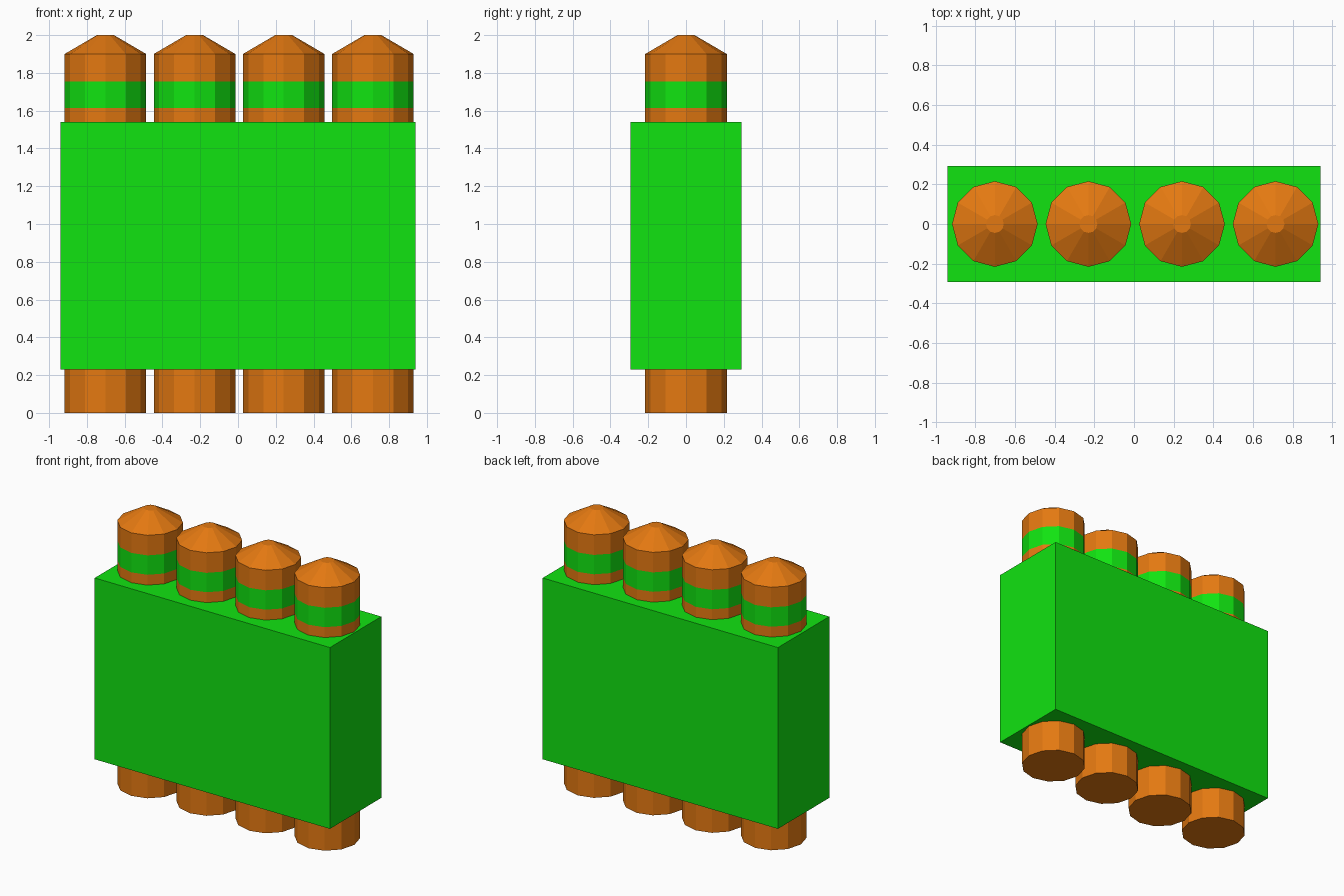
import bpy
import bmesh
from math import cos, sin, tau

cube = bpy.data.objects.get("Cube")
if cube:
    bpy.data.objects.remove(cube, do_unlink=True)


def make_material(name, rgb):
    mat = bpy.data.materials.new(name)
    mat.use_nodes = True
    mat.diffuse_color = (*rgb, 1)
    mat.node_tree.nodes["Principled BSDF"].inputs["Base Color"].default_value = (*rgb, 1)
    return mat


GREEN = make_material("bright green", (0.0055, 0.77, 0.0055))
ORANGE = make_material("burnt orange", (0.77, 0.19, 0.0055))


def finish(name, bm, materials):
    bmesh.ops.recalc_face_normals(bm, faces=bm.faces)
    mesh = bpy.data.meshes.new(name)
    bm.to_mesh(mesh)
    bm.free()
    for mat in materials:
        mesh.materials.append(mat)
    obj = bpy.data.objects.new(name, mesh)
    bpy.context.collection.objects.link(obj)
    return obj


# Block wrapped around the posts
bm = bmesh.new()
bmesh.ops.create_cube(bm, size=1)
bmesh.ops.scale(bm, vec=(1.88, 0.586, 1.31), verts=bm.verts)
bmesh.ops.translate(bm, vec=(0, 0, 0.885), verts=bm.verts)
finish("center_block", bm, [GREEN])

# Faceted post: (radius, height) rings, with a painted band and blunt tip
SIDES = 12
RADIUS = 0.216
BAND = (1.615, 1.755)
PROFILE = [(RADIUS, 0), (RADIUS, BAND[0]), (RADIUS, BAND[1]), (RADIUS, 1.9), (0.045, 2)]


def make_post(name, x):
    bm = bmesh.new()
    rings = [[bm.verts.new((x + r * cos(tau * i / SIDES), r * sin(tau * i / SIDES), z))
              for i in range(SIDES)] for r, z in PROFILE]
    for low, high in zip(rings, rings[1:]):
        for i in range(SIDES):
            j = (i + 1) % SIDES
            bm.faces.new((low[i], low[j], high[j], high[i]))
    bm.faces.new(rings[0])
    bm.faces.new(rings[-1])
    for face in bm.faces:
        face.material_index = int(BAND[0] < face.calc_center_median().z < BAND[1])
    finish(name, bm, [ORANGE, GREEN])


# Row of four posts
for n in range(4):
    make_post(f"post_{n + 1}", -0.702 + 0.472 * n)
